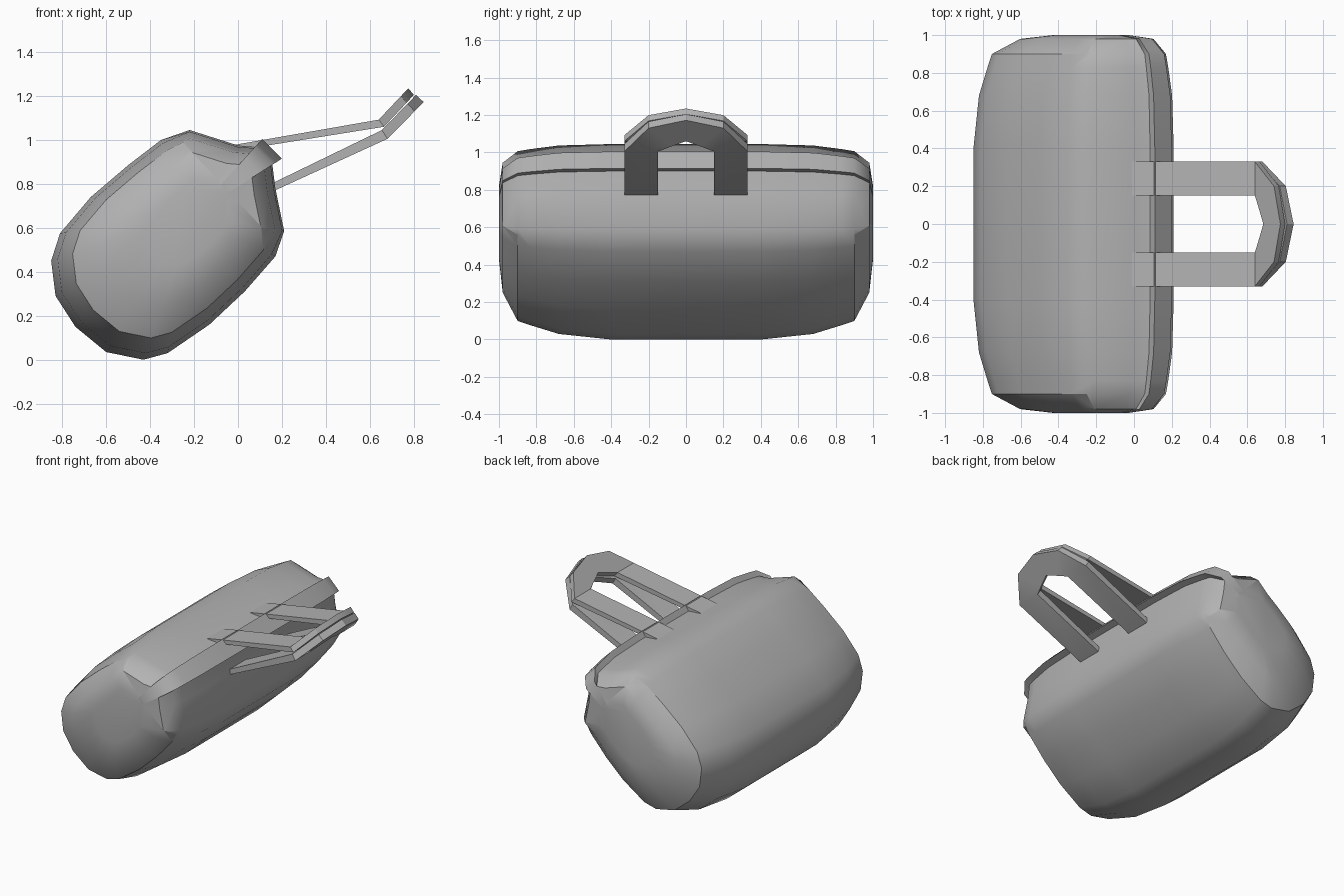
import bpy
import bmesh
from mathutils import Vector

if "Cube" in bpy.data.objects:
    bpy.data.objects.remove(bpy.data.objects["Cube"], do_unlink=True)

# Single fabric colour
fabric = bpy.data.materials.new("grey_fabric")
fabric.use_nodes = True
GREY = (0.45, 0.45, 0.45, 1)
fabric.diffuse_color = GREY
fabric.node_tree.nodes["Principled BSDF"].inputs["Base Color"].default_value = GREY


def finish(bm, name, angle):
    bmesh.ops.recalc_face_normals(bm, faces=bm.faces[:])
    mesh = bpy.data.meshes.new(name)
    bm.to_mesh(mesh)
    bm.free()
    obj = bpy.data.objects.new(name, mesh)
    bpy.context.collection.objects.link(obj)
    mesh.materials.append(fabric)
    bpy.ops.object.select_all(action="DESELECT")
    obj.select_set(True)
    bpy.context.view_layer.objects.active = obj
    bpy.ops.object.shade_smooth_by_angle(angle=angle)
    return obj


# Bag cross-section (x, z), with the raised zip strip at the upper right
PROFILE = [(-.22, 1.045), (-.35, 1.0), (-.5, .885), (-.67, .74), (-.81, .575),
           (-.85, .45), (-.83, .29), (-.74, .15), (-.6, .035), (-.43, 0),
           (-.32, .03), (-.13, .16), (.03, .31), (.17, .47), (.21, .585),
           (.17, .78), (.155, .9), (.2, .915), (.11, 1.005), (.085, .968), (0, .975)]
# Half-length stations: y, scale of lower body, scale of zip side
STATIONS = [(.4, 1, 1), (.68, .955, .98), (.83, .885, .93), (.9, .85, .9),
            (.98, .62, .74), (1.0, .35, .42)]
CENTRE = Vector((-.2, .66))
SEAM_POINT = Vector((-.26, 0, 1.0))
SEAM_NORMAL = Vector((.44, 0, .41)).normalized()


def zip_side(co):
    return (Vector((co[0], 0, co[1])) - SEAM_POINT).dot(SEAM_NORMAL) > 0


def build_body():
    bm = bmesh.new()
    mirrored = [(-y, a, b) for y, a, b in reversed(STATIONS)]
    rings = []
    for y, low, high in mirrored + STATIONS:
        ring = []
        for co in PROFILE:
            p = CENTRE + (Vector(co) - CENTRE) * (high if zip_side(co) else low)
            ring.append(bm.verts.new((p.x, y, p.y)))
        rings.append(ring)
    n = len(PROFILE)
    for a, b in zip(rings, rings[1:]):
        for i in range(n):
            j = (i + 1) % n
            bm.faces.new((a[i], a[j], b[j], b[i]))
    bm.faces.new(rings[0])
    bm.faces.new(rings[-1])

    # Seam where the end panels meet the upper fabric
    ends = [f for f in bm.faces if all(abs(v.co.y) > .89 for v in f.verts)]
    geom = set(ends)
    for f in ends:
        geom.update(f.edges)
        geom.update(f.verts)
    cut = bmesh.ops.bisect_plane(bm, geom=list(geom), plane_co=SEAM_POINT,
                                 plane_no=SEAM_NORMAL)["geom_cut"]
    for e in cut:
        if isinstance(e, bmesh.types.BMEdge):
            e.smooth = False
    # Sharp rim around the lower part of each end panel
    for e in bm.edges:
        mid = (e.verts[0].co + e.verts[1].co) / 2
        on_rim = all(abs(abs(v.co.y) - .9) < .001 for v in e.verts)
        if on_rim and not zip_side((mid.x, mid.z)):
            e.smooth = False
    return finish(bm, "bag_body", .75)


def build_handle(name, top, bottom):
    """Flat strap loop: each side is (base, bend, tip) in x and z."""
    # Path position (0 base, 1 bend, 2 tip) and y, for outer and inner edges
    half = [((0, .33), (0, .15)), ((1, .33), (1, .15)), ((1.75, .2), (1.17, .075))]
    flip = [tuple((t, -y) for t, y in pair) for pair in reversed(half)]
    stations = half + [((2, 0), (1.33, 0))] + flip

    def place(path, t, y):
        i = 0 if t < 1 else 1
        p = Vector(path[i]).lerp(Vector(path[i + 1]), t - i)
        return (p.x, y, p.y)

    bm = bmesh.new()
    loops = []
    for outer, inner in stations:
        spots = ((top, outer), (top, inner), (bottom, inner), (bottom, outer))
        loops.append([bm.verts.new(place(path, *ty)) for path, ty in spots])
    for a, b in zip(loops, loops[1:]):
        for i in range(4):
            j = (i + 1) % 4
            bm.faces.new((a[i], a[j], b[j], b[i]))
    bm.faces.new(loops[0])
    bm.faces.new(loops[-1])
    return finish(bm, name, .5)


build_body()
build_handle("upper_handle",
             [(-.02, .977), (.64, 1.092), (.775, 1.235)],
             [(-.02, .95), (.665, 1.06), (.8, 1.205)])
build_handle("lower_handle",
             [(.15, .8), (.655, 1.045), (.81, 1.205)],
             [(.15, .762), (.68, 1.005), (.845, 1.172)])
